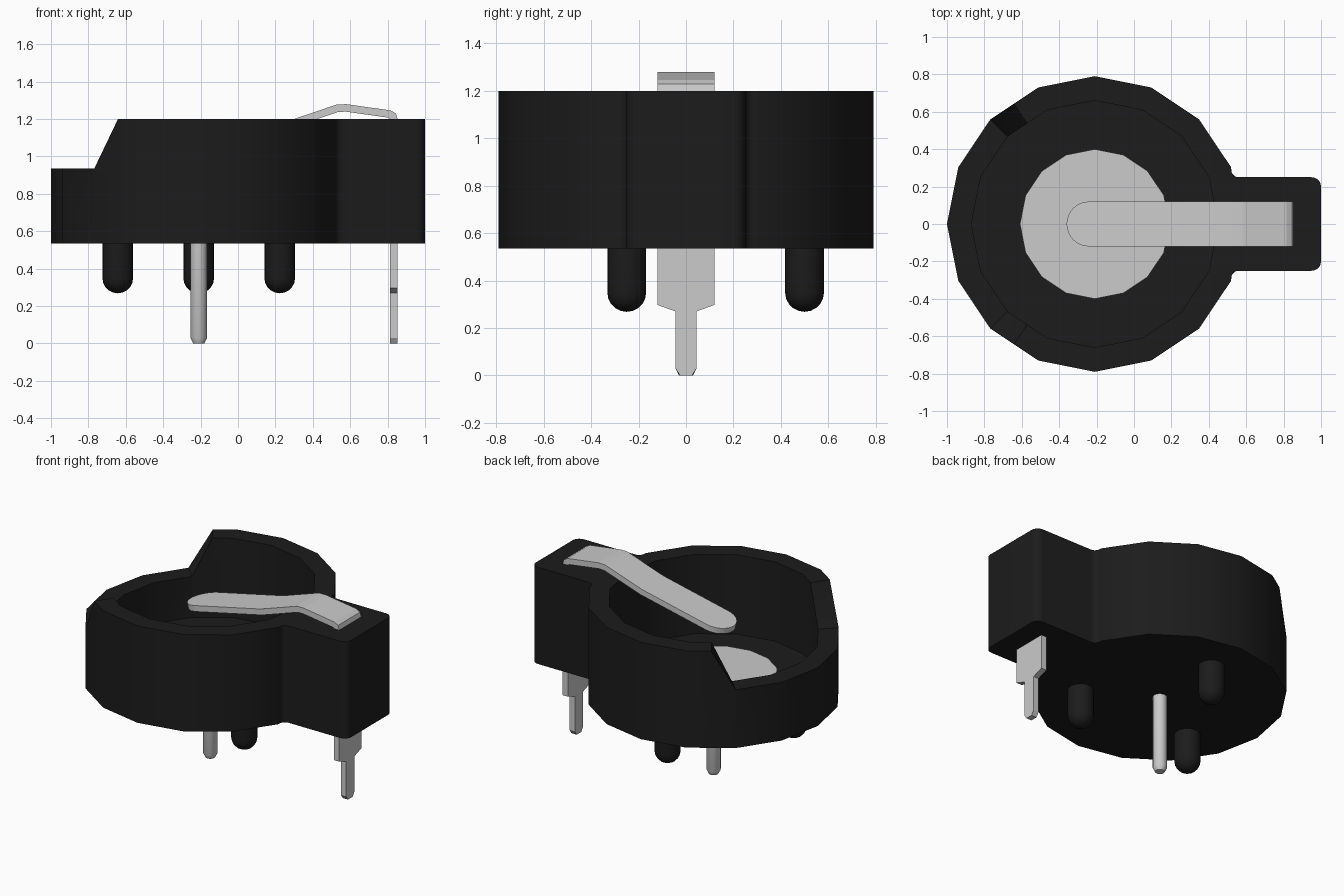
import bpy, bmesh, math

if "Cube" in bpy.data.objects:
    bpy.data.objects.remove(bpy.data.objects["Cube"], do_unlink=True)

CX = -0.21                       # centre of the round cup
BASE, FLOOR, LOW, TOP = 0.535, 0.655, 0.935, 1.2


def material(name, col, rough):
    m = bpy.data.materials.new(name)
    m.use_nodes = True
    m.diffuse_color = (*col, 1)
    b = m.node_tree.nodes["Principled BSDF"]
    b.inputs["Base Color"].default_value = (*col, 1)
    b.inputs["Roughness"].default_value = rough
    return m


BLACK = material("black plastic", (0.0115, 0.0115, 0.0115), 0.6)
METAL = material("grey metal", (0.595, 0.595, 0.595), 0.5)


def to_object(name, bm, mat):
    bmesh.ops.recalc_face_normals(bm, faces=bm.faces)
    me = bpy.data.meshes.new(name)
    bm.to_mesh(me)
    bm.free()
    me.materials.append(mat)
    ob = bpy.data.objects.new(name, me)
    bpy.context.collection.objects.link(ob)
    return ob


def select(ob):
    bpy.ops.object.select_all(action='DESELECT')
    ob.select_set(True)
    bpy.context.view_layer.objects.active = ob


def smooth(ob):
    select(ob)
    bpy.ops.object.shade_smooth_by_angle(angle=math.radians(35))


def prism(name, outline, z0, z1, mat):
    bm = bmesh.new()
    face = bm.faces.new([bm.verts.new((x, y, z0)) for x, y in outline])
    ext = bmesh.ops.extrude_face_region(bm, geom=[face])
    for v in ext["geom"]:
        if isinstance(v, bmesh.types.BMVert):
            v.co.z = z1
    return to_object(name, bm, mat)


def arc(x, y, r, start, end, steps):
    angles = [math.radians(start + (end - start) * i / steps) for i in range(steps + 1)]
    return [(x + r * math.cos(a), y + r * math.sin(a)) for a in angles]


def ring(r):
    return arc(CX, 0, r, 0, 337.5, 15)


def lathe(name, profile, x, y, n, mat):
    """Revolve (radius, z) points around a vertical axis."""
    bm = bmesh.new()
    vs = [bm.verts.new((x + r, y, z)) for r, z in profile]
    es = [bm.edges.new(p) for p in zip(vs, vs[1:])]
    bmesh.ops.spin(bm, geom=vs + es, cent=(x, y, 0), axis=(0, 0, 1),
                   angle=math.tau, steps=n)
    bmesh.ops.remove_doubles(bm, verts=bm.verts, dist=1e-4)
    smooth(to_object(name, bm, mat))


# Holder body: round cup with a rounded terminal block on the right
block = arc(0.56, 0.29, 0.04, 180, 270, 5) + arc(0.95, 0.2, 0.05, 90, 0, 5)
outline = arc(CX, 0, 0.79, 22.5, 337.5, 14)
outline += [(x, -y) for x, y in block] + block[::-1]
holder = prism("holder_body", outline, BASE, TOP, BLACK)

# Cutters: cell cavity and the lowered rim with sloped ends
cavity = prism("cavity_cutter", ring(0.66), FLOOR, TOP + 0.2, BLACK)
bm = bmesh.new()
mid = math.cos(math.radians(11.25))
corners = [(-1.2, 0.7, LOW), (-1.2, 0.8, TOP + 0.004)]
for r in (0.655, 0.795):
    for deg, k, z in ((135, 1, LOW), (123.75, mid, TOP + 0.004)):
        a = math.radians(deg)
        corners.append((CX + r * k * math.cos(a), r * k * math.sin(a), z))
for x, y, z in corners:
    for s in (1, -1):
        bm.verts.new((x, s * y, z))
bmesh.ops.convex_hull(bm, input=bm.verts)
notch = to_object("notch_cutter", bm, BLACK)

for cutter in (cavity, notch):
    cutter.hide_render = True
    mod = holder.modifiers.new("cut", 'BOOLEAN')
    mod.operation, mod.solver, mod.object = 'DIFFERENCE', 'EXACT', cutter
    select(holder)
    bpy.ops.object.modifier_apply(modifier=mod.name)
    bpy.data.objects.remove(cutter, do_unlink=True)
smooth(holder)

# Contact disc on the cavity floor
prism("contact_disc", ring(0.4), FLOOR - 0.01, FLOOR + 0.035, METAL)

# Centre pin
lathe("centre_pin", [(0, 0), (0.03, 0), (0.045, 0.03), (0.045, FLOOR), (0, FLOOR)],
      CX, 0, 16, METAL)

# Three locating pegs with round ends
R, END = 0.082, 0.268
dome = [(R * math.sin(a), END + R - R * math.cos(a))
        for a in (math.pi / 2 * i / 5 for i in range(6))]
for i, deg in enumerate((90, 210, 330)):
    a = math.radians(deg)
    lathe(f"locating_peg_{i + 1}", dome + [(R, BASE + 0.03), (0, BASE + 0.03)],
          CX + 0.5 * math.cos(a), 0.5 * math.sin(a), 20, BLACK)

# Spring contact: one bent strip, from solder leg up and over to the rounded tip
# sections are (x, z, half width)
W = 0.12
strip = [(0.853, 0, 0.025), (0.853, 0.03, 0.045), (0.853, 0.27, 0.045), (0.853, 0.297, W),
         (0.853, 1.2, W), (0.844, 1.23, W), (0.815, 1.246, W), (0.58, 1.279, W),
         (0.53, 1.278, W), (0.3, 1.2, W), (0.25, 1.184, W)]
for i in range(9):
    a = math.radians(min(90 * i / 8, 86))
    x = -0.24 - W * math.sin(a)
    strip.append((x, 1.184 - 0.22 * (0.25 - x), W * math.cos(a)))
bm = bmesh.new()
rows = [[bm.verts.new((x, s * w, z)) for s in (-1, 1)] for x, z, w in strip]
for a, b in zip(rows, rows[1:]):
    bm.faces.new((a[0], a[1], b[1], b[0]))
spring = to_object("spring_contact", bm, METAL)
# keep the strip facing outward so that it thickens inward
if spring.data.polygons[3].normal.x < 0:
    spring.data.flip_normals()
mod = spring.modifiers.new("thickness", 'SOLIDIFY')
mod.thickness, mod.offset, mod.use_even_offset = 0.04, -1, True
select(spring)
bpy.ops.object.modifier_apply(modifier=mod.name)
